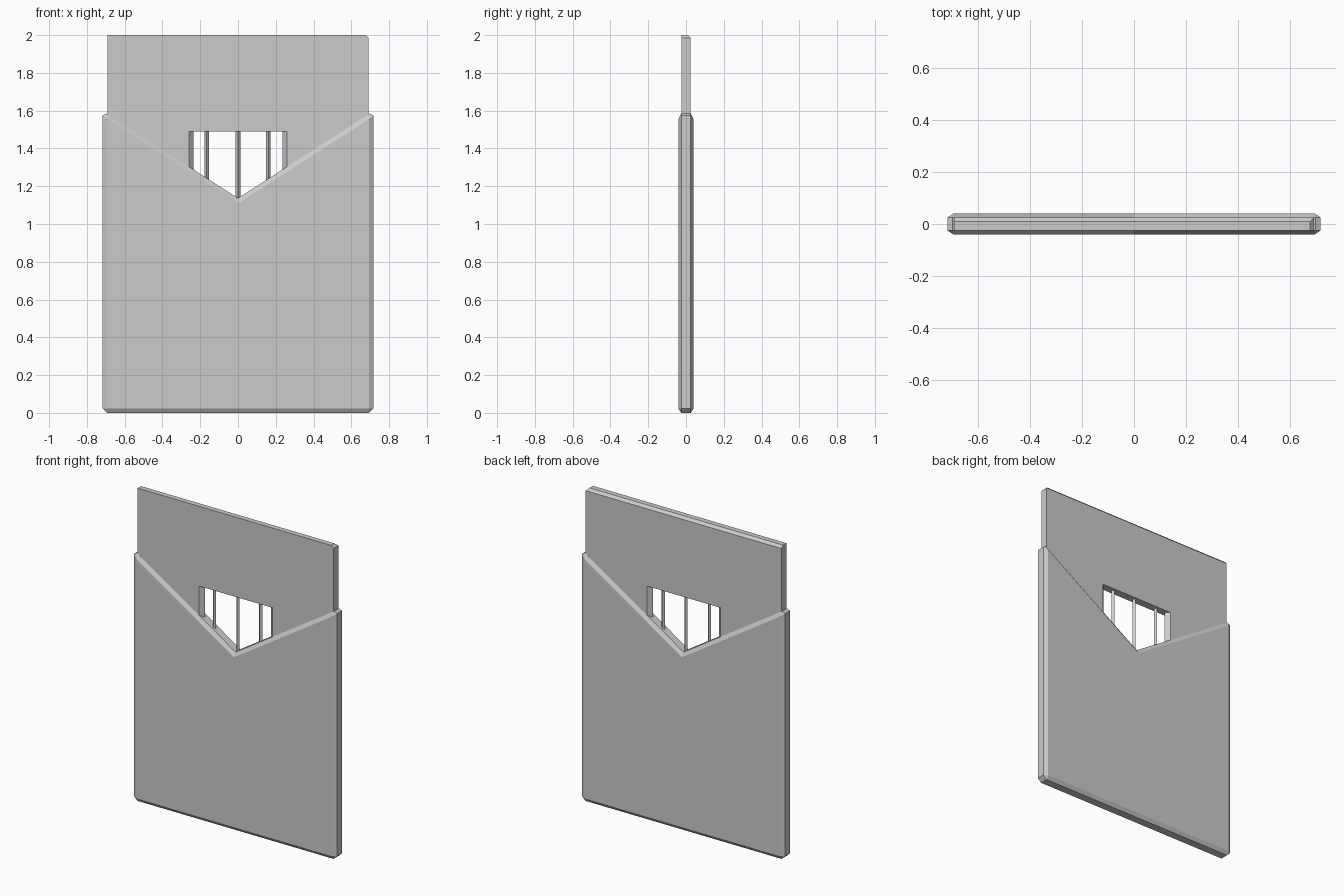
import bpy, bmesh, math

if "Cube" in bpy.data.objects:
    bpy.data.objects.remove(bpy.data.objects["Cube"])


def loft(rings):
    """Closed solid from matching (y, [(x, z), ...]) rings."""
    bm = bmesh.new()
    loops = [[bm.verts.new((x, y, z)) for x, z in pts] for y, pts in rings]
    n = len(loops[0])
    for a, b in zip(loops, loops[1:]):
        for i in range(n):
            j = (i + 1) % n
            bm.faces.new((a[i], a[j], b[j], b[i]))
    bm.faces.new(loops[0][::-1])
    bm.faces.new(loops[-1])
    bmesh.ops.recalc_face_normals(bm, faces=bm.faces)
    return bm


def chamfer(bm, test, size):
    edges = [e for e in bm.edges if all(test(v.co) for v in e.verts)]
    bmesh.ops.bevel(bm, geom=edges, offset=size, segments=1,
                    affect='EDGES', clamp_overlap=False)


def finish(bm, name):
    bmesh.ops.recalc_face_normals(bm, faces=bm.faces)
    mesh = bpy.data.meshes.new(name)
    bm.to_mesh(mesh)
    bm.free()
    obj = bpy.data.objects.new(name, mesh)
    bpy.context.collection.objects.link(obj)
    return obj


# Thick lower panel with a V-notched top, chamfered all round except the V fold
W, SQ = 0.717, 0.65
profile = [(-W, 0), (W, 0), (W, 1.597), (0, 1.137), (-W, 1.597)]
T = 0.04 / SQ
bm = loft([(-T, profile), (T, profile)])
edges = [e for e in bm.edges if not all(abs(v.co.x) < 1e-4 for v in e.verts)]
bmesh.ops.bevel(bm, geom=edges, offset=0.023, segments=1,
                affect='EDGES', clamp_overlap=False)
bmesh.ops.scale(bm, vec=(1, SQ, 1), verts=bm.verts)
finish(bm, "lower_panel")


# Thin upper panel straddling the window, whose side reveals taper to the middle
def upper_ring(hx):
    half = [(hx, 1.49), (hx, 1.255), (0.692, 1.535), (0.692, 2.0)]
    return half + [(-x, z) for x, z in reversed(half)]


bm = loft([(-0.025, upper_ring(0.26)), (0, upper_ring(0.235)), (0.025, upper_ring(0.26))])
top = [e for e in bm.edges if all(v.co.z > 1.999 for v in e.verts)
       and (all(v.co.y > 0.02 for v in e.verts) or all(v.co.x > 0.69 for v in e.verts))]
bmesh.ops.bevel(bm, geom=top, offset=0.016, segments=1,
                affect='EDGES', clamp_overlap=False)
finish(bm, "upper_panel")

# Window bars, square rods turned on edge
for i, (x, low) in enumerate([(-0.166, 1.21), (0, 1.11), (0.161, 1.21)]):
    bpy.ops.mesh.primitive_cylinder_add(vertices=4, radius=0.012, depth=1.50 - low,
                                        location=(x, 0, (1.50 + low) / 2))
    bpy.context.object.name = f"window_bar_{i + 1}"
